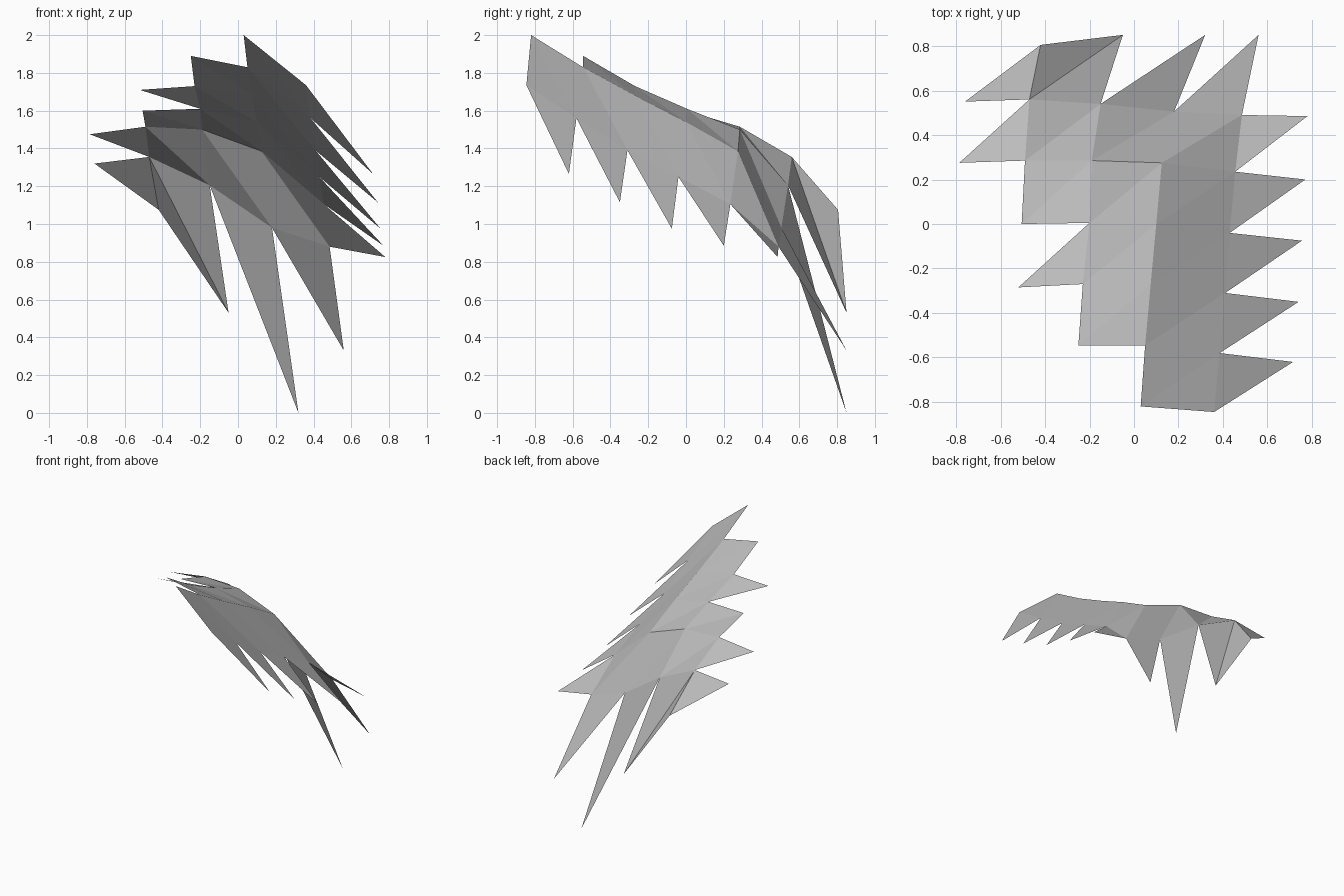
import bpy
import bmesh
from mathutils import Vector

default_cube = bpy.data.objects.get("Cube")
if default_cube:
    bpy.data.objects.remove(default_cube, do_unlink=True)

# One plain grey for the whole sheet
grey = bpy.data.materials.new("plain_grey")
grey.use_nodes = True
colour = (0.5, 0.5, 0.5, 1)
grey.diffuse_color = colour
grey.node_tree.nodes["Principled BSDF"].inputs["Base Color"].default_value = colour


def make_sheet(name, faces):
    """Build a flat shaded sheet from corner lists, with every face turned upward."""
    mesh = bpy.data.meshes.new(name)
    bm = bmesh.new()
    for corners in faces:
        face = bm.faces.new([bm.verts.new(Vector(corner)) for corner in corners])
        face.normal_update()
        if face.normal.z < 0:
            face.normal_flip()
    bmesh.ops.remove_doubles(bm, verts=bm.verts[:], dist=0.001)
    bm.to_mesh(mesh)
    bm.free()
    mesh.materials.append(grey)
    sheet = bpy.data.objects.new(name, mesh)
    bpy.context.collection.objects.link(sheet)
    return sheet


def strip(first, second):
    """Panels between two lines, each split on the same diagonal."""
    faces = []
    for a, b, c, d in zip(first, first[1:], second[1:], second):
        faces += [(a, b, c), (a, c, d)]
    return faces


def points_of(feathers):
    """Pointed feathers, each given as root, tip, root."""
    return [(root, tip, end) for root, tip, end in feathers]


# Lengthwise fold lines, from the raised end to the drooping end
edge = [(.36, -.845, 1.735), (.385, -.58, 1.56), (.41, -.31, 1.39),
        (.43, -.04, 1.25), (.455, .235, 1.105), (.485, .49, .88)]
ridge = [(.03, -.82, 2), (.05, -.545, 1.83), (.075, -.27, 1.68),
         (.1, 0, 1.54), (.125, .275, 1.385), (.18, .505, .98)]
inner = [(-.25, -.545, 1.89), (-.23, -.27, 1.73), (-.2, .005, 1.61),
         (-.19, .285, 1.5), (-.15, .54, 1.205)]
outer = [(-.505, 0, 1.6), (-.49, .285, 1.515), (-.47, .56, 1.355)]
corner = (-.42, .805, 1.075)

# Folded body panels
make_sheet("right_column_panels", strip(ridge, edge))
make_sheet("middle_column_panels", strip(inner, ridge[1:]))
make_sheet("left_column_panels", strip(outer, inner[2:]))

# Row of five feathers along the long side
side_tips = [(.715, -.62, 1.265), (.74, -.35, 1.115), (.755, -.075, .975),
             (.77, .2, .885), (.78, .485, .825)]
make_sheet("long_side_feathers", points_of(zip(edge, side_tips, edge[1:])))

# Stepped feathers on the opposite side
make_sheet("stepped_side_feathers", points_of([
    (inner[1], (-.52, -.285, 1.71), inner[2]),
    (outer[1], (-.785, .275, 1.475), outer[2]),
    (outer[2], (-.76, .55, 1.32), corner),
]))

# Long hanging feathers at the drooping end
last_tip = (-.05, .85, .53)
make_sheet("hanging_feathers", points_of([
    (edge[-1], (.56, .85, .33), ridge[-1]),
    (ridge[-1], (.32, .85, 0), inner[-1]),
    (inner[-1], last_tip, outer[-1]),
    (outer[-1], last_tip, corner),
]))
